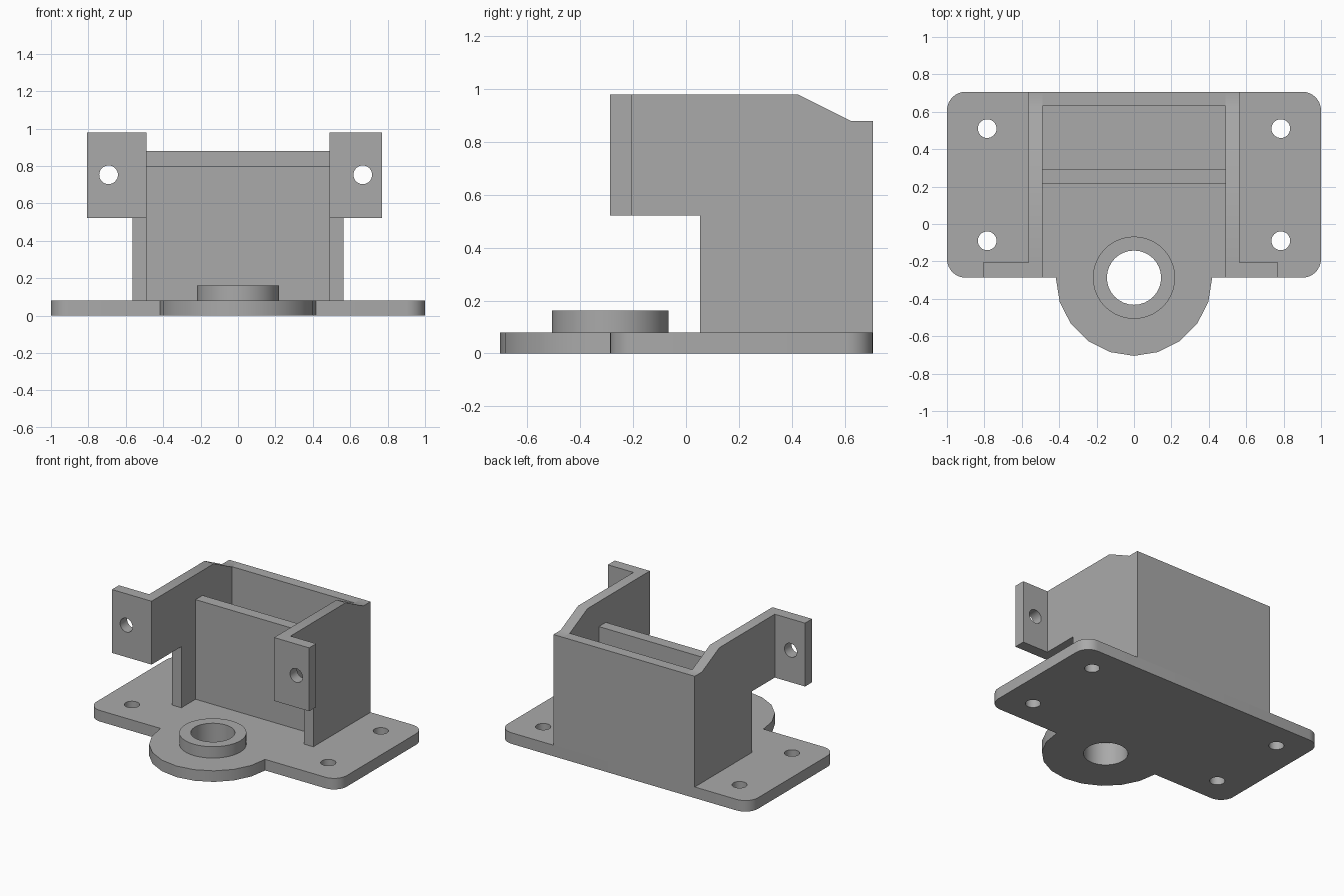
import bpy, bmesh
from math import sin, cos, pi
from mathutils import Matrix, Vector

if "Cube" in bpy.data.objects:
    bpy.data.objects.remove(bpy.data.objects["Cube"], do_unlink=True)

grey = bpy.data.materials.new("plain grey")
grey.use_nodes = True
colour = (0.4, 0.4, 0.4, 1)
grey.diffuse_color = colour
grey.node_tree.nodes["Principled BSDF"].inputs["Base Color"].default_value = colour

T = 0.08                      # sheet thickness
FLOOR, RIM = T, 0.98          # wall foot and wall top
INNER, OUTER = 0.49, 0.565    # side wall faces
FRONT, BACK = -0.287, 0.707


def arc(cx, cy, r, start, end, steps):
    """Points along an arc, angles in quarter turns."""
    angles = [(start + (end - start) * i / steps) * pi / 2 for i in range(steps + 1)]
    return [(cx + r * cos(a), cy + r * sin(a)) for a in angles]


def circle(cx, cy, r, sides=32):
    return arc(cx, cy, r, 0, 4, sides)[:-1]


def rect(x0, x1, y0, y1):
    return [(x0, y0), (x1, y0), (x1, y1), (x0, y1)]


def prism(name, outline, low, high, plane="xy", holes=()):
    """Extrude an outline with holes from low to high across its plane."""
    place = {"xy": lambda u, v: (u, v, low),
             "xz": lambda u, v: (u, low, v),
             "yz": lambda u, v: (low, u, v)}[plane]
    step = {"xy": (0, 0, 1), "xz": (0, 1, 0), "yz": (1, 0, 0)}[plane]
    bm = bmesh.new()
    edges = []
    for loop in (outline, *holes):
        vs = [bm.verts.new(place(u, v)) for u, v in loop]
        edges += [bm.edges.new((a, b)) for a, b in zip(vs, vs[1:] + vs[:1])]
    bmesh.ops.triangle_fill(bm, use_beauty=True, edges=edges)
    result = bmesh.ops.extrude_face_region(bm, geom=bm.faces[:], use_keep_orig=True)
    moved = [g for g in result["geom"] if isinstance(g, bmesh.types.BMVert)]
    bmesh.ops.translate(bm, verts=moved, vec=Vector(step) * (high - low))
    bmesh.ops.recalc_face_normals(bm, faces=bm.faces[:])
    mesh = bpy.data.meshes.new(name)
    bm.to_mesh(mesh)
    bm.free()
    mesh.materials.append(grey)
    obj = bpy.data.objects.new(name, mesh)
    bpy.context.collection.objects.link(obj)
    bpy.ops.object.select_all(action="DESELECT")
    obj.select_set(True)
    bpy.context.view_layer.objects.active = obj
    bpy.ops.object.shade_smooth_by_angle(angle=pi / 6)
    return obj


# Base plate: rounded rectangle with a half-round lobe at the front
R = 0.1
bore = circle(0, FRONT, 0.145)
outline = (arc(0, FRONT, 0.418, 2, 4, 10)
           + arc(1 - R, FRONT + R, R, -1, 0, 8)
           + arc(1 - R, BACK - R, R, 0, 1, 8)
           + arc(R - 1, BACK - R, R, 1, 2, 8)
           + arc(R - 1, FRONT + R, R, 2, 3, 8))
screw_holes = [circle(x, y, 0.05) for x in (-0.785, 0.785) for y in (-0.09, 0.51)]
prism("base_plate", outline, 0, T, holes=[bore] + screw_holes)

# Raised collar around the bore
prism("bore_collar", circle(0, FRONT, 0.22, 40), T, 0.162, holes=[bore])

# Back wall and lower divider between the side walls
prism("back_wall", rect(-INNER, INNER, 0.63, BACK), FLOOR, 0.88)
prism("divider_wall", rect(-INNER, INNER, 0.215, 0.295), FLOOR, 0.80)

# Side walls: arm reaching forward, sloped rear corner
profile = [(0.053, FLOOR), (BACK, FLOOR), (BACK, 0.88), (0.625, 0.88), (0.425, RIM),
           (FRONT + T, RIM), (FRONT + T, 0.522), (0.053, 0.522)]
prism("left_side_wall", profile, INNER, OUTER, "yz")
prism("right_side_wall", profile, -OUTER, -INNER, "yz")

# Mounting ears at the arm ends; the right one is a little wider
for name, x0, x1, hole_x in (("left_ear", INNER, 0.77, 0.667),
                             ("right_ear", -0.807, -INNER, -0.692)):
    prism(name, rect(x0, x1, 0.522, RIM), FRONT, FRONT + T, "xz",
          holes=[circle(hole_x, 0.753, 0.05)])
